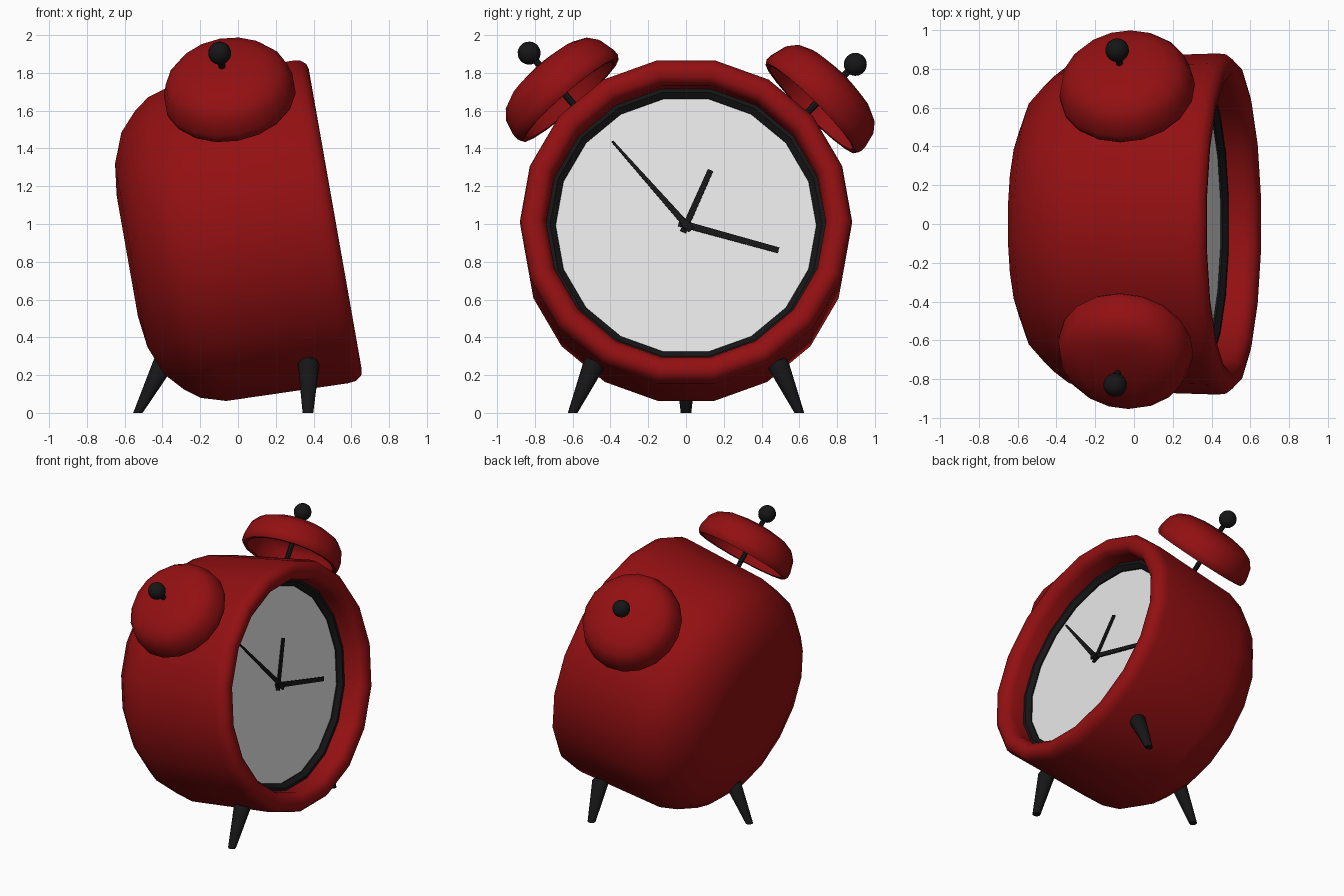
import bpy, bmesh
from math import radians, cos, sin, atan2, hypot
from mathutils import Matrix, Vector

cube = bpy.data.objects.get("Cube")
if cube:
    bpy.data.objects.remove(cube, do_unlink=True)


def material(name, color):
    mat = bpy.data.materials.new(name)
    mat.use_nodes = True
    mat.diffuse_color = (*color, 1)
    mat.node_tree.nodes["Principled BSDF"].inputs["Base Color"].default_value = (*color, 1)
    return mat


red = material("red enamel", (0.29, 0.005, 0.006))
black = material("black", (0.008, 0.008, 0.009))
white = material("dial white", (0.8, 0.8, 0.8))

# Clock frame: local x = sideways, y = up the dial, z = out of the dial, leaning back
TILT = radians(10)
up = Vector((-sin(TILT), 0, cos(TILT)))
out = Vector((cos(TILT), 0, sin(TILT)))
CLOCK = Matrix((Vector((0, 1, 0)), up, out)).transposed().to_4x4()
CLOCK.translation = up * 0.92


def finish(name, bm, mat, matrix, angle=40):
    bmesh.ops.recalc_face_normals(bm, faces=bm.faces)
    mesh = bpy.data.meshes.new(name)
    bm.to_mesh(mesh)
    bm.free()
    mesh.transform(matrix)
    mesh.materials.append(mat)
    obj = bpy.data.objects.new(name, mesh)
    bpy.context.collection.objects.link(obj)
    bpy.ops.object.select_all(action='DESELECT')
    obj.select_set(True)
    bpy.context.view_layer.objects.active = obj
    bpy.ops.object.shade_smooth_by_angle(angle=radians(angle))
    return obj


def lathe(name, profile, mat, matrix, sides=18, angle=40):
    """Turn a (radius, height) profile around local z."""
    bm = bmesh.new()
    verts = [bm.verts.new((r, 0, h)) for r, h in profile]
    edges = [bm.edges.new(pair) for pair in zip(verts, verts[1:])]
    bmesh.ops.spin(bm, geom=verts + edges, axis=(0, 0, 1), cent=(0, 0, 0),
                   angle=radians(360), steps=sides)
    bmesh.ops.remove_doubles(bm, verts=bm.verts, dist=0.0005)
    return finish(name, bm, mat, matrix, angle)


# Body: rounded back, slightly flared drum, rolled front rim and recessed well
lathe("body", [
    (0, -0.433), (0.33, -0.433), (0.5, -0.412), (0.66, -0.35), (0.76, -0.26),
    (0.82, -0.18), (0.86, -0.05), (0.88, 0.6), (0.875, 0.645), (0.85, 0.677),
    (0.82, 0.685), (0.78, 0.68), (0.755, 0.66), (0.74, 0.62), (0.74, 0.48),
    (0, 0.48)], red, CLOCK)

# Dial and its dark surround
lathe("dial", [(0, 0.475), (0.7, 0.475), (0.7, 0.495), (0, 0.495)], white, CLOCK)
lathe("dial_ring", [(0.69, 0.478), (0.742, 0.478), (0.742, 0.53), (0.72, 0.53),
                    (0.69, 0.505), (0.69, 0.478)], black, CLOCK, angle=25)


# Hands: thin tapered bars with a short tail
def hand(name, tip, root_width, tip_width, height):
    length = hypot(*tip)
    bm = bmesh.new()
    bmesh.ops.create_cube(bm, size=1)
    for v in bm.verts:
        at_tip = v.co.x > 0
        v.co.x = length if at_tip else -0.04
        v.co.y *= tip_width if at_tip else root_width
        v.co.z *= 0.009
    place = Matrix.Translation((0, 0, height)) @ Matrix.Rotation(atan2(tip[1], tip[0]), 4, 'Z')
    finish(name, bm, black, CLOCK @ place)


hand("hour_hand", (0.13, 0.295), 0.034, 0.03, 0.507)
hand("minute_hand", (0.49, -0.137), 0.036, 0.03, 0.517)
hand("second_hand", (-0.39, 0.447), 0.036, 0.012, 0.527)
lathe("hand_hub", [(0, 0.49), (0.024, 0.49), (0.024, 0.537), (0, 0.537)], black, CLOCK, 10)

# Bells: hollow cups on radial stems, each topped by a ball
for side, angle in (("right", -40.5), ("left", 44.5)):
    a = radians(angle)
    turn = Vector((sin(a), cos(a), 0)).to_track_quat('Z', 'Y').to_matrix().to_4x4()
    frame = CLOCK @ Matrix.Translation((0, 0, 0.25)) @ turn
    lathe(side + "_bell", [
        (0, 1.182), (0.12, 1.18), (0.22, 1.163), (0.29, 1.13), (0.33, 1.08),
        (0.35, 1.0), (0.35, 0.965), (0.335, 0.942), (0.31, 0.945), (0.3, 1.0),
        (0.29, 1.06), (0.25, 1.11), (0.15, 1.14), (0, 1.145)], red, frame)
    frame = CLOCK @ Matrix.Translation((0, 0, 0.235)) @ turn
    lathe(side + "_bell_stem", [(0, 0.8), (0.018, 0.8), (0.018, 1.25), (0, 1.25)],
          black, frame, 8)
    bm = bmesh.new()
    bmesh.ops.create_uvsphere(bm, u_segments=18, v_segments=12, radius=0.061)
    finish(side + "_bell_knob", bm, black, frame @ Matrix.Translation((0, 0, 1.279)))


# Legs: tapered pegs, cut level at the ground
def leg(name, foot, top):
    foot, top = Vector(foot), Vector(top)
    axis = top - foot
    n = axis.length
    frame = Matrix.Translation(foot) @ axis.to_track_quat('Z', 'Y').to_matrix().to_4x4()
    obj = lathe(name, [(0, 0), (0.028, 0), (0.057, n - 0.02), (0.045, n), (0, n)],
                black, frame, 12)
    for v in obj.data.vertices:
        if (v.co - foot).length < 0.04:
            v.co.z = 0


leg("front_left_leg", (0.37, 0.6, 0), (0.375, 0.48, 0.275))
leg("front_right_leg", (0.37, -0.6, 0), (0.375, -0.48, 0.275))
leg("rear_leg", (-0.53, 0, 0), (-0.38, 0, 0.29))
